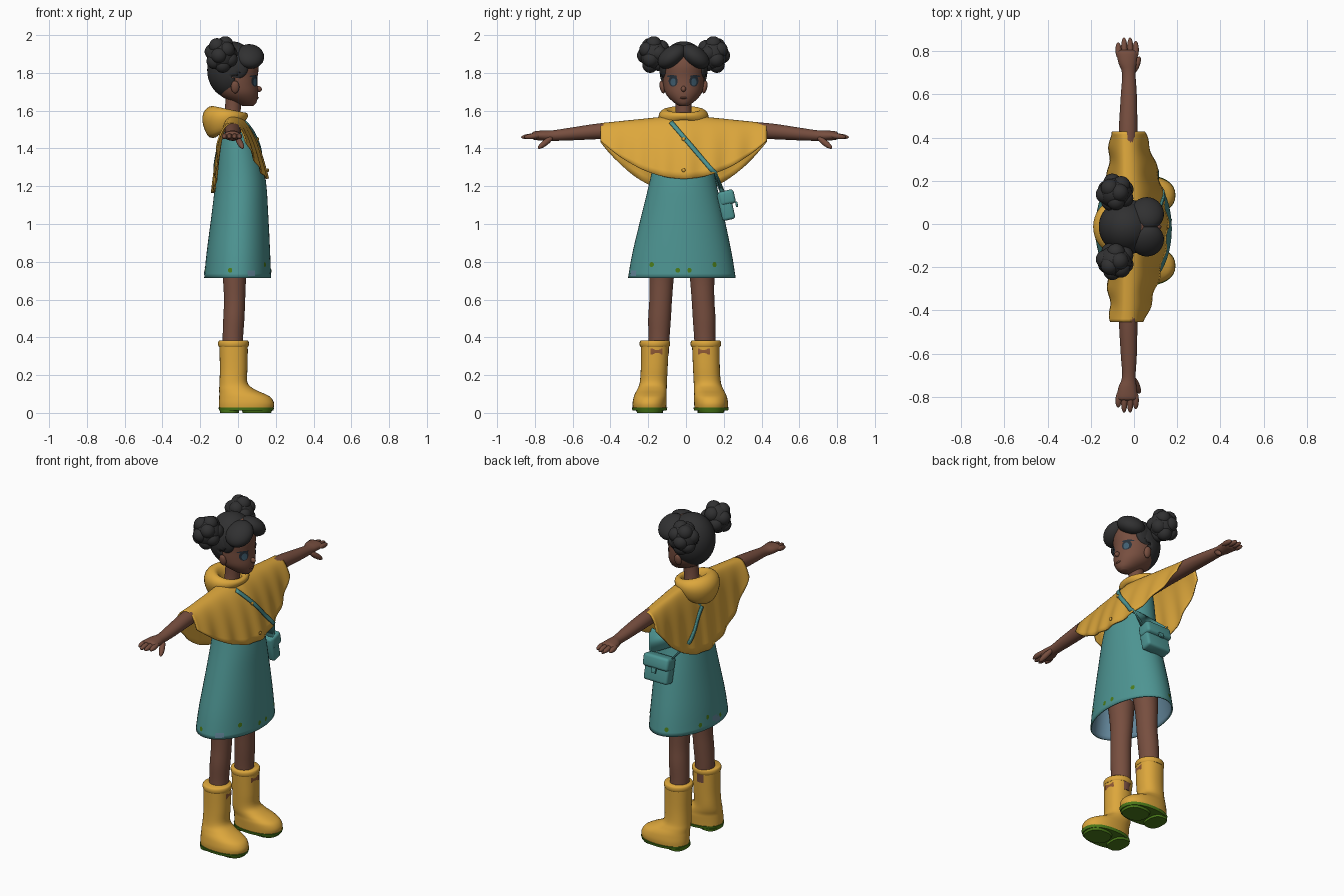
import bpy, bmesh, math
from mathutils import Vector, Matrix, Euler
from mathutils.bvhtree import BVHTree

if "Cube" in bpy.data.objects:
    bpy.data.objects.remove(bpy.data.objects["Cube"])

CY = -0.013  # centre plane of the figure


def mat(name, r, g, b):
    m = bpy.data.materials.new(name)
    m.diffuse_color = (r, g, b, 1)
    m.use_nodes = True
    m.node_tree.nodes["Principled BSDF"].inputs["Base Color"].default_value = m.diffuse_color
    return m


YELLOW = mat("yellow", .72, .385, .045)
TEAL = mat("teal", .075, .30, .29)
SKIN = mat("skin", .185, .077, .05)
HAIR = mat("hair_black", .03, .03, .031)
GREEN = mat("green", .07, .20, .01)
LINING = mat("pale_blue", .13, .25, .34)
BROWN = mat("label_brown", .28, .10, .035)
EYE = mat("eye_dark", .02, .03, .042)
IRIS = mat("iris_blue", .05, .11, .16)


def finish(name, bm, *mats, angle=50):
    bmesh.ops.recalc_face_normals(bm, faces=bm.faces)
    me = bpy.data.meshes.new(name)
    bm.to_mesh(me)
    bm.free()
    for m in mats:
        me.materials.append(m)
    me.polygons.foreach_set("use_smooth", [True] * len(me.polygons))
    me.set_sharp_from_angle(angle=math.radians(angle))
    ob = bpy.data.objects.new(name, me)
    bpy.context.collection.objects.link(ob)
    return ob


def solidify(ob, t, offset=0, inner=0):
    s = ob.modifiers.new("thickness", 'SOLIDIFY')
    s.thickness, s.offset, s.material_offset = t, offset, inner


def grid(bm, rows, wrap):
    vs = [[bm.verts.new(p) for p in r] for r in rows]
    n = len(vs[0])
    for a, b in zip(vs, vs[1:]):
        for i in range(n if wrap else n - 1):
            j = (i + 1) % n
            bm.faces.new((a[i], a[j], b[j], b[i]))
    return vs


def loft(name, secs, *mats, axis='z', e=2.0, n=32, sub=4, bottom=True, angle=50):
    """sections (pos, c1, c2, r1, r2), joined with a smooth spline"""
    S = [Vector(s) for s in secs]
    P = []
    for i in range(len(S) - 1):
        a, b, c, d = S[max(i - 1, 0)], S[i], S[i + 1], S[min(i + 2, len(S) - 1)]
        for k in range(sub):
            t = k / sub
            P.append(b + .5 * t * ((c - a) + t * ((2 * a - 5 * b + 4 * c - d) + t * (3 * (b - c) + d - a))))
    P.append(S[-1])
    rows = []
    for p, c1, c2, r1, r2 in P:
        row = []
        for i in range(n):
            u = 2 * math.pi * i / n
            cu, su = math.cos(u), math.sin(u)
            x = c1 + r1 * math.copysign(abs(cu) ** (2 / e), cu)
            w = c2 + r2 * math.copysign(abs(su) ** (2 / e), su)
            row.append((x, w, p) if axis == 'z' else (x, p, w))
        rows.append(row)
    bm = bmesh.new()
    vs = grid(bm, rows, True)
    bm.faces.new(vs[-1])
    if bottom:
        bm.faces.new(vs[0])
    return finish(name, bm, *mats, angle=angle)


def balls(name, items, m):
    """ellipsoids (centre, radii, rotation) in one object"""
    bm = bmesh.new()
    for c, r, rot in items:
        M = Matrix.Translation(c) @ rot.to_matrix().to_4x4() @ Matrix.Diagonal((*r, 1))
        bmesh.ops.create_uvsphere(bm, u_segments=24, v_segments=14, radius=1, matrix=M)
    return finish(name, bm, m)


def finger(p, q, r):
    p, q = Vector(p), Vector(q)
    return ((p + q) / 2, (r, r, (q - p).length / 2 + r * .5), (q - p).to_track_quat('Z', 'Y'))


def caster(ob):
    me = ob.data
    return BVHTree.FromPolygons([v.co for v in me.vertices], [p.vertices for p in me.polygons])


def decal(name, tree, c, d, ru, rv, m, n=16, lift=.003):
    """thin painted patch thrown onto a surface along d"""
    d = Vector(d).normalized()
    side = d.cross(Vector((0, 0, 1))).normalized()
    bm = bmesh.new()
    pts = [Vector(c)] + [Vector(c) + side * ru * math.cos(2 * math.pi * (i + .5) / n)
                         + Vector((0, 0, rv * math.sin(2 * math.pi * (i + .5) / n))) for i in range(n)]
    vs = []
    for p in pts:
        hit = tree.ray_cast(p, d)[0]
        if hit is None:
            bm.free()
            return
        vs.append(bm.verts.new(hit - d * lift))
    for i in range(n):
        bm.faces.new((vs[0], vs[1 + i], vs[1 + (i + 1) % n]))
    finish(name, bm, m)


E0 = Euler((0, 0, 0))

# dress with pale lining
dress = loft("dress", [(.715, -.002, -.022, .177, .285), (.85, .002, -.021, .168, .262),
                       (1.05, .010, -.018, .150, .217), (1.24, .014, -.017, .132, .172),
                       (1.42, .000, -.015, .105, .140), (1.53, -.02, -.015, .070, .115)],
             TEAL, LINING, n=48, bottom=False)
solidify(dress, .008, -1, 1)

# hem pattern: green dots all round, pale patches at the back
dt = caster(dress)
for i, a in enumerate((-52, -14, 6, 48, 100, 150, 168, 205, 262)):
    v = Vector((math.cos(math.radians(a)), math.sin(math.radians(a)), 0))
    decal("hem_dot", dt, v * .8 + Vector((0, 0, .755 + .03 * (i % 3 == 0))), -v, .012, .014, GREEN, 8)
for a, z in ((192, .745), (184, .76), (-75, .74)):
    v = Vector((math.cos(math.radians(a)), math.sin(math.radians(a)), 0))
    decal("hem_patch", dt, v * .8 + Vector((0, CY, z)), -v, .032, .02, LINING, 4)

# rain cape: sheet draped over both arms, longer at the back
bm = bmesh.new()
rows = []
for j in range(61):
    y = -.44 + .88 * j / 60
    a = abs(y) / .44
    top = 1.53 + .045 * (1 - a)
    row = []
    for i in range(-18, 19):
        t = (abs(i) / 18) ** 2
        edge = .155 - .11 * a ** 1.5 if i > 0 else -.135 + .03 * a
        hem = 1.24 + .20 * a ** 2 if i > 0 else 1.165 + .27 * a ** 2.1
        x = -.035 + (edge + .035) * t ** .4 + .006 * math.sin(y * 48 + .5 * i / 18) * t
        row.append((x, y + CY, top - (top - hem) * t))
    rows.append(row)
grid(bm, rows, False)
cape = finish("rain_cape", bm, YELLOW, angle=80)
solidify(cape, .008)
ct = caster(cape)

# hood lying round the neck, thick at the back
rows = []
for i in range(41):
    u = 2 * math.pi * i / 40
    k = (1 - math.cos(u)) / 2
    row = []
    for j in range(20):
        w = 2 * math.pi * j / 20
        o = (.018 + .035 * k) * math.cos(w) * (1 + .12 * math.sin(2 * w))
        row.append((-.05 + (.085 + o) * math.cos(u), CY + (.095 + o) * math.sin(u),
                    1.57 - .03 * k + (.02 + .065 * k) * math.sin(w)))
    rows.append(row)
bm = bmesh.new()
grid(bm, rows, True)
bmesh.ops.remove_doubles(bm, verts=bm.verts, dist=1e-5)
finish("hood", bm, YELLOW)
balls("cape_button", [((.158, CY, 1.285), (.006, .01, .01), E0), ((.105, CY, 1.45), (.006, .01, .01), E0)], YELLOW)
decal("cape_wear_left", ct, (1, -.24, 1.37), (-1, 0, 0), .025, .045, BROWN, 7)
decal("cape_wear_right", ct, (1, .21, 1.36), (-1, 0, 0), .015, .04, BROWN, 7)

# neck and head
loft("neck", [(1.5, -.035, CY, .05, .055), (1.60, -.028, CY, .042, .042), (1.70, -.02, CY, .045, .045)], SKIN)
head = loft("head", [(1.625, .052, CY, .028, .022), (1.64, .04, CY, .056, .047), (1.67, .013, CY, .092, .08),
                     (1.70, -.001, CY, .108, .099), (1.74, -.013, CY, .117, .108), (1.78, -.016, CY, .12, .110),
                     (1.84, -.013, CY, .122, .110), (1.90, -.01, CY, .10, .092), (1.945, -.01, CY, .05, .05)], SKIN)
balls("nose", [((.109, CY, 1.715), (.018, .013, .015), Euler((0, .4, 0)))], SKIN)
balls("lips", [((.1, CY, 1.668), (.010, .020, .006), E0)], SKIN)
balls("ears", [((-.015, CY + s * .112, 1.725), (.022, .014, .034), Euler((s * -.2, 0, 0))) for s in (-1, 1)], SKIN)

# eyes
ht = caster(head)
for s in (-1, 1):
    y = CY + s * .055
    decal("eye", ht, (1, y, 1.757), (-1, 0, 0), .024, .030, EYE)
    decal("iris", ht, (1, y, 1.752), (-1, 0, 0), .014, .020, IRIS, lift=.005)
    decal("eyelash", ht, (1, y + s * .006, 1.782), (-1, 0, 0), .028, .006, EYE, lift=.006)

# hair: cap open at the face, parted fringe, side locks, two buns
bm = bmesh.new()
bmesh.ops.create_uvsphere(bm, u_segments=48, v_segments=32, radius=1,
                          matrix=Matrix.Translation((-.033, CY, 1.815)) @ Matrix.Diagonal((.13, .127, .152, 1)))
gone = [f for f in bm.faces if f.calc_center_median().x > -.025
        and f.calc_center_median().z < 1.79 + max(0, f.calc_center_median().x) * .9]
bmesh.ops.delete(bm, geom=gone, context='FACES')
solidify(finish("hair_cap", bm, HAIR), .012, -1)
balls("hair_fringe", [((.062, CY + s * .062, 1.887), (.077, .085, .052), Euler((s * -.62, .12, 0))) for s in (-1, 1)]
      + [((.0, CY + s * .1, 1.83), (.055, .022, .065), Euler((0, .4, 0))) for s in (-1, 1)], HAIR)
for s in (-1, 1):
    c = Vector((-.087, CY + s * .158, 1.897))
    parts = [(c, (.078, .072, .085), E0)]
    for k in range(12):
        z = 1 - 2 * (k + .5) / 12
        r, a = math.sqrt(1 - z * z), k * 2.4
        parts.append((c + Vector((r * math.cos(a) * .05, s * r * math.sin(a) * .048, z * .06)), (.042, .042, .042), E0))
    balls("hair_bun", parts, HAIR)

for s in (-1, 1):
    # arm with hand
    loft("arm", [(CY * .4 + s * p, x, z, a, b) for p, x, z, a, b in (
        (.08, -.03, 1.50, .045, .045), (.25, -.028, 1.5, .045, .045), (.44, -.027, 1.492, .043, .042),
        (.60, -.024, 1.477, .037, .034), (.70, -.024, 1.468, .031, .028), (.75, -.03, 1.468, .042, .027),
        (.80, -.032, 1.468, .047, .022), (.81, -.032, 1.467, .03, .012))], SKIN, axis='y', n=24)
    y0 = CY * .4
    tips = [(.845, -.073), (.868, -.046), (.868, -.018), (.852, .008)]
    balls("fingers", [finger((x * .95, y0 + s * .775, 1.468), (x, y0 + s * (t - .008), 1.460), .0145) for t, x in tips]
          + [finger((-.005, y0 + s * .705, 1.458), (.024, y0 + s * .772, 1.405), .016)], SKIN)

    # leg
    def L(y):
        return -.022 + s * y
    loft("leg", [(.30, -.026, L(.125), .052, .055), (.40, -.027, L(.121), .054, .056), (.50, -.022, L(.118), .056, .060),
                 (.60, -.018, L(.112), .056, .060), (.72, -.018, L(.107), .062, .065), (.85, -.01, L(.10), .075, .075)], SKIN)

    # rain boot with rim, sole, heel and label
    def B(y):
        return -.03 + s * y
    boot = loft("boot", [(.02, .043, B(.163), .143, .088), (.05, .045, B(.163), .146, .090), (.08, .038, B(.16), .138, .088),
                         (.10, .022, B(.157), .121, .084), (.125, -.006, B(.15), .094, .078), (.16, -.024, B(.143), .074, .072),
                         (.24, -.023, B(.138), .073, .071), (.36, -.024, B(.135), .075, .073)], YELLOW, e=2.25)
    loft("boot_rim", [(.350, -.024, B(.135), .077, .076), (.358, -.024, B(.135), .081, .080),
                      (.375, -.024, B(.135), .081, .080), (.382, -.024, B(.135), .076, .075)], YELLOW, sub=2)
    loft("boot_sole", [(.012, .043, B(.163), .143, .09), (.028, .044, B(.163), .148, .094)], GREEN, e=2.25, sub=1)
    loft("boot_heel", [(0, -.045, B(.160), .05, .068), (.014, -.045, B(.160), .052, .07)], GREEN, e=2.6, sub=1)
    loft("boot_tread", [(0, .10, B(.163), .075, .066), (.014, .10, B(.163), .08, .072)], GREEN, e=2.4, sub=1)
    decal("boot_label", caster(boot), (1, B(.125), .325), (-1, 0, 0), .045, .022, BROWN, 4)


# shoulder bag
def box(bm, c, size, rot):
    M = Matrix.Translation(c) @ rot.to_matrix().to_4x4() @ Matrix.Diagonal((*size, 1))
    bmesh.ops.create_cube(bm, size=1, matrix=M)


tilt = Euler((.22, 0, 0))
for name, c, size in (("bag", (.03, .212, 1.095), (.16, .07, .15)), ("bag_flap", (.03, .216, 1.14), (.17, .085, .075)),
                      ("bag_clasp", (.03, .268, 1.105), (.03, .012, .03))):
    bm = bmesh.new()
    box(bm, c, size, tilt)
    bmesh.ops.bevel(bm, geom=bm.edges[:], offset=min(size) * .22, segments=3, affect='EDGES', profile=.5)
    finish(name, bm, TEAL)


# strap over the cape, front and back
def strap(name, start, stop, d, end):
    bm = bmesh.new()
    rows = []
    for i in range(21):
        y = start[0] + (stop[0] - start[0]) * i / 20
        z = start[1] + (stop[1] - start[1]) * i / 20
        row = []
        for o in (-.011, .011):
            h = ct.ray_cast(Vector((-d, y + o * .8, z + o * .6)), Vector((d, 0, 0)))[0]
            if h:
                row.append((h.x - d * .009, h.y, h.z))
        if len(row) == 2:
            rows.append(row)
    rows.append([(end[0], end[1] - .008, end[2]), (end[0], end[1] + .012, end[2])])
    grid(bm, rows, False)
    solidify(finish(name, bm, TEAL), .007)


strap("strap_front", (-.08, 1.54), (.15, 1.27), -1, (.10, .195, 1.16))
strap("strap_back", (.0, 1.43), (.14, 1.27), 1, (-.04, .2, 1.16))
